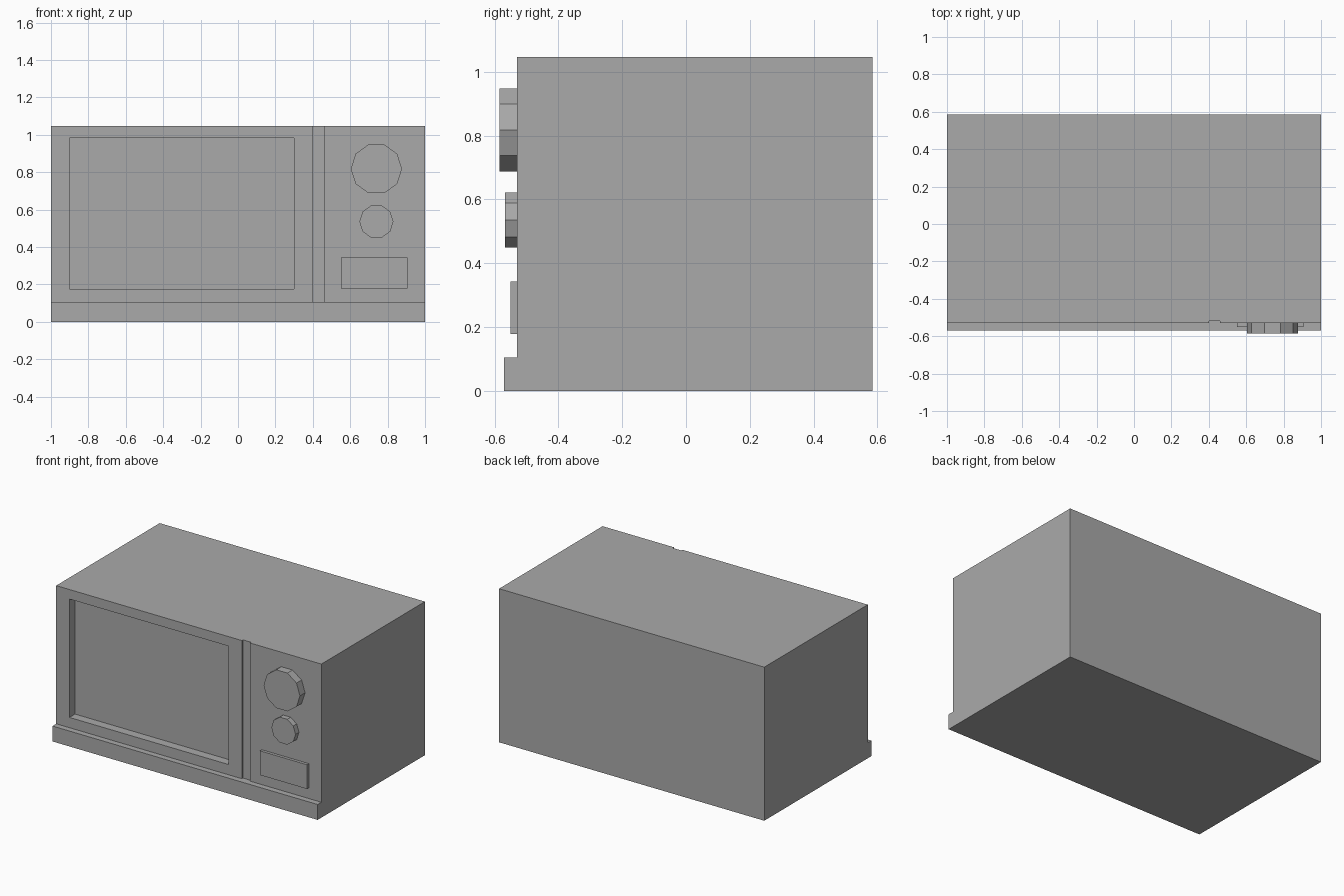
import bpy
import bmesh
from math import tau, cos, sin

cube = bpy.data.objects.get("Cube")
if cube:
    bpy.data.objects.remove(cube, do_unlink=True)

grey = bpy.data.materials.new("plain grey")
grey.use_nodes = True
colour = (0.4, 0.4, 0.4, 1)
grey.diffuse_color = colour
grey.node_tree.nodes["Principled BSDF"].inputs["Base Color"].default_value = colour

FRONT, BACK, LEDGE = -0.53, 0.585, -0.57
HEIGHT, LEDGE_TOP = 1.047, 0.105


def prism(name, outline, sweep):
    """Extrude a closed outline of 3D points along a sweep vector."""
    bm = bmesh.new()
    face = bm.faces.new([bm.verts.new(p) for p in outline])
    grown = bmesh.ops.extrude_face_region(bm, geom=[face], use_keep_orig=True)
    moved = [v for v in grown["geom"] if isinstance(v, bmesh.types.BMVert)]
    bmesh.ops.translate(bm, verts=moved, vec=sweep)
    bmesh.ops.recalc_face_normals(bm, faces=bm.faces)
    mesh = bpy.data.meshes.new(name)
    bm.to_mesh(mesh)
    bm.free()
    mesh.materials.append(grey)
    obj = bpy.data.objects.new(name, mesh)
    bpy.context.collection.objects.link(obj)
    return obj


def block(name, x0, x1, y0, y1, z0, z1):
    outline = [(x0, y0, z0), (x1, y0, z0), (x1, y0, z1), (x0, y0, z1)]
    return prism(name, outline, (0, y1 - y0, 0))


def knob(name, x, z, radius, front):
    ring = [(x + radius * cos(tau * i / 10), front, z + radius * sin(tau * i / 10))
            for i in range(10)]
    return prism(name, ring, (0, FRONT - front, 0))


def carve(target, cutter):
    mod = target.modifiers.new("recess", "BOOLEAN")
    mod.operation = "DIFFERENCE"
    mod.solver = "EXACT"
    mod.object = cutter
    bpy.context.view_layer.objects.active = target
    bpy.ops.object.modifier_apply(modifier=mod.name)
    bpy.data.objects.remove(cutter, do_unlink=True)


# Case with the ledge along the bottom of the front
side = [(LEDGE, 0), (BACK, 0), (BACK, HEIGHT), (FRONT, HEIGHT),
        (FRONT, LEDGE_TOP), (LEDGE, LEDGE_TOP)]
case = prism("case", [(-1, y, z) for y, z in side], (2, 0, 0))

# Recessed door window and the groove at the door edge
carve(case, block("window_cutter", -0.9, 0.3, -0.7, FRONT + 0.06, 0.175, 0.982))
carve(case, block("groove_cutter", 0.4, 0.46, -0.7, FRONT + 0.012, LEDGE_TOP, 1.2))

# Controls
knob("upper_knob", 0.74, 0.818, 0.137, -0.585)
knob("lower_knob", 0.74, 0.536, 0.091, -0.567)
block("push_button", 0.55, 0.905, -0.55, FRONT, 0.178, 0.343)
